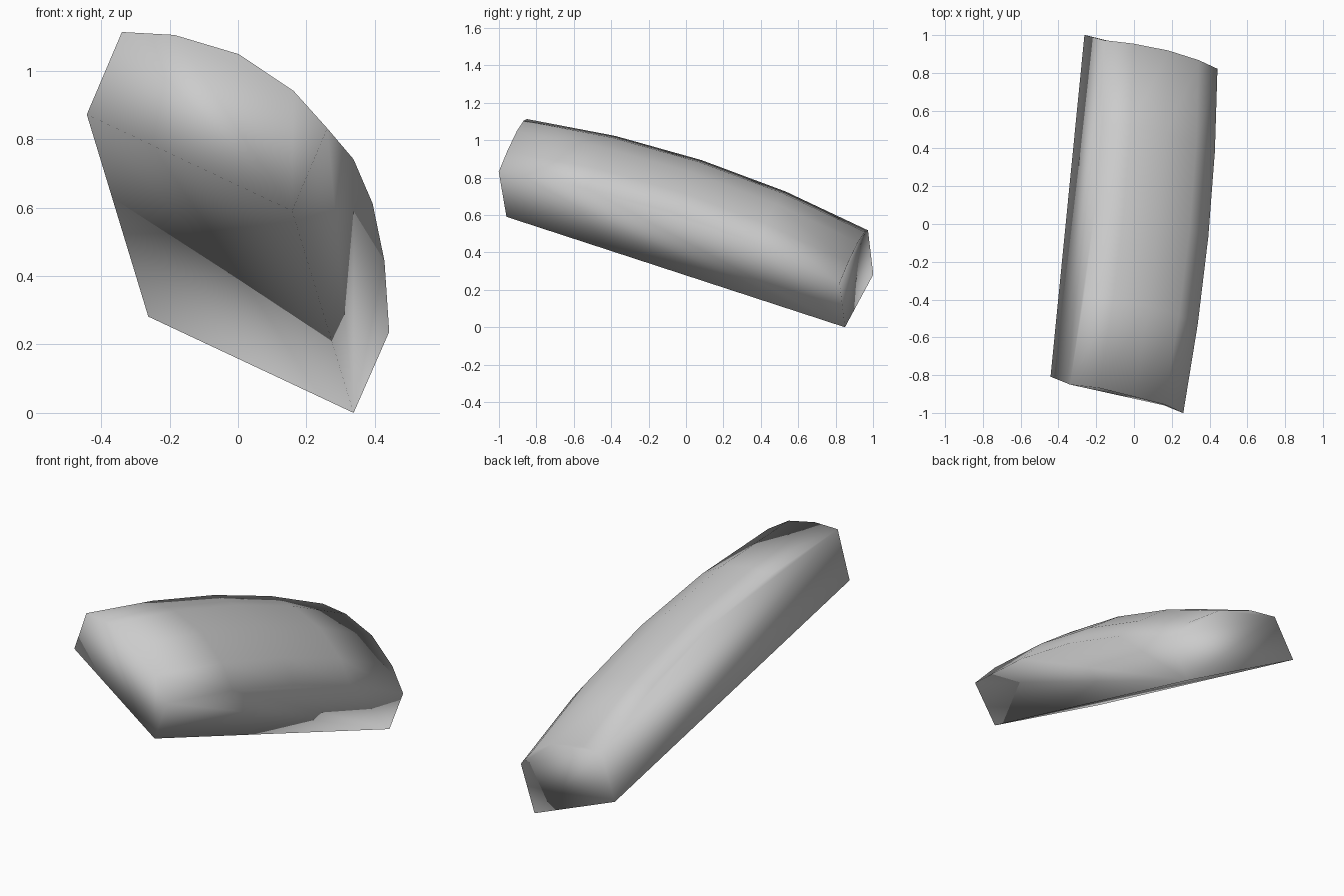
import bpy, bmesh
from mathutils import Vector, Matrix

if "Cube" in bpy.data.objects:
    bpy.data.objects.remove(bpy.data.objects["Cube"])

# Local frame of the tilted block: length, width and height directions
U = Vector((0.094, 0.947, -0.309)).normalized()
W = Vector((0.461, 0.234, 0.857))
W = (W - W.dot(U) * U).normalized()
V = W.cross(U) * -1
if V.x < 0:
    V = -V
CENTRE = Vector((-0.05, 0.0175, 0.435))

HALF_LEN, HALF_WID = 0.956, 0.34
SHIFT = -0.097                      # top is sheared along the length
END_H, RISE_U, RISE_V = 0.244, 0.091, 0.089
STEPS = [-1, -0.5, 0, 0.5, 1]


def place(u, v, w):
    return CENTRE + U * u + V * v + W * w


bm = bmesh.new()

# Domed top: shallow arch along both length and width
V_STEPS = [-1, -0.58, 0, 0.58, 1]
top = [[bm.verts.new(place(SHIFT + s * 0.963, t * HALF_WID,
                           END_H + RISE_U * (1 - s * s) + RISE_V * (1 - t * t)))
        for t in V_STEPS] for s in STEPS]
for i in range(4):
    for j in range(4):
        bm.faces.new((top[i][j], top[i + 1][j], top[i + 1][j + 1], top[i][j + 1]))

# Flat rectangular underside
base = {(a, b): bm.verts.new(place(a * HALF_LEN, b * HALF_WID, 0))
        for a in (-1, 1) for b in (-1, 1)}
bm.faces.new((base[-1, -1], base[-1, 1], base[1, 1], base[1, -1]))

# Long sides and ends
for b, j in ((-1, 0), (1, 4)):
    bm.faces.new([base[-1, b]] + [row[j] for row in top] + [base[1, b]])
for a, i in ((-1, 0), (1, 4)):
    bm.faces.new([base[a, -1]] + top[i] + [base[a, 1]])

bmesh.ops.recalc_face_normals(bm, faces=bm.faces)
for f in bm.faces:
    f.smooth = True

# Rest on the ground, centred
low = min(v.co.z for v in bm.verts)
mid = [(min(v.co[k] for v in bm.verts) + max(v.co[k] for v in bm.verts)) / 2 for k in (0, 1)]
bmesh.ops.translate(bm, verts=bm.verts, vec=(-mid[0], -mid[1], -low))

mesh = bpy.data.meshes.new("domed_block")
bm.to_mesh(mesh)
bm.free()
block = bpy.data.objects.new("domed_block", mesh)
bpy.context.collection.objects.link(block)

grey = bpy.data.materials.new("light grey")
grey.diffuse_color = (0.6, 0.6, 0.6, 1)
grey.use_nodes = True
grey.node_tree.nodes["Principled BSDF"].inputs["Base Color"].default_value = grey.diffuse_color
mesh.materials.append(grey)
